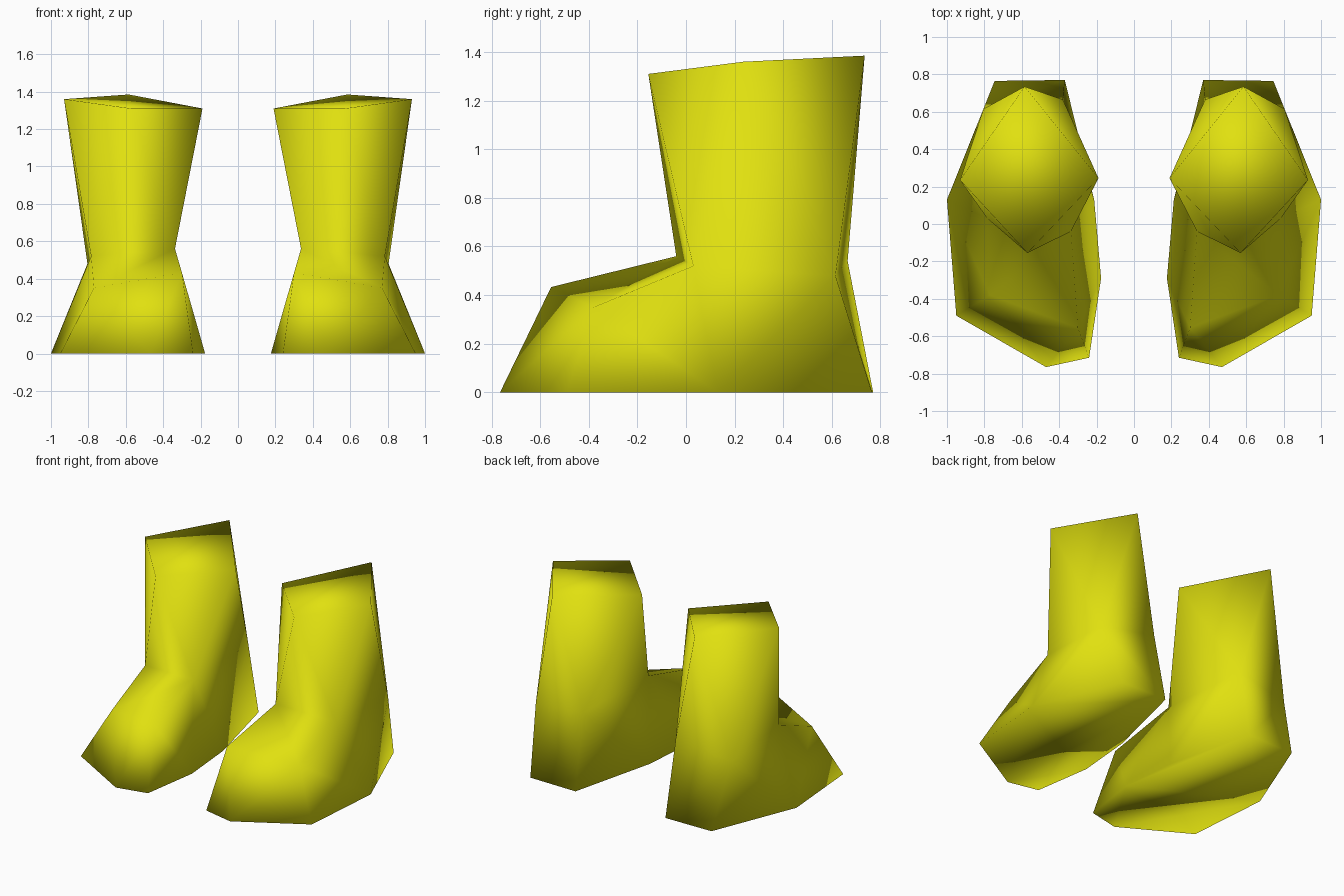
import bpy, bmesh

if "Cube" in bpy.data.objects:
    bpy.data.objects.remove(bpy.data.objects["Cube"])

yellow = bpy.data.materials.new("boot_yellow")
yellow.diffuse_color = (0.75, 0.75, 0.005, 1)
yellow.use_nodes = True
yellow.node_tree.nodes["Principled BSDF"].inputs["Base Color"].default_value = yellow.diffuse_color

# Key points of one boot
POINTS = {
    # sole outline, from the outer side round the toe to the heel
    "A": (-1.00, 0.13, 0), "B": (-0.95, -0.49, 0), "C": (-0.47, -0.765, 0),
    "D": (-0.24, -0.715, 0), "E": (-0.176, -0.29, 0), "F": (-0.213, 0.13, 0),
    "G": (-0.37, 0.77, 0), "H": (-0.745, 0.765, 0),
    # top of the toe: outer, inner
    "p": (-0.77, -0.38, 0.35), "q": (-0.30, -0.555, 0.433),
    # ankle: front outer, front inner, back inner, back outer
    "r": (-0.785, 0.03, 0.52), "s": (-0.337, -0.04, 0.56),
    "t": (-0.38, 0.665, 0.54), "u": (-0.805, 0.615, 0.48),
    # shaft top: front, inner, back, outer
    "W": (-0.57, -0.155, 1.31), "X": (-0.19, 0.245, 1.31),
    "Y": (-0.585, 0.735, 1.385), "Z": (-0.93, 0.235, 1.36),
}

FACES = (
    "HGFEDCBA "                              # sole
    "BCp Cqp CDq DEq Esq EFs Fts FGt "       # toe front and inner side
    "GHut HAu Aru Apr ABp "                  # heel and outer side
    "pqs psr "                               # instep
    "rsW sXW stX tYX tuY uZY urZ rWZ "       # shaft
    "WXY WYZ"                                # top
).split()


def boot(name, side):
    bm = bmesh.new()
    v = {k: bm.verts.new((-side * x, y, z)) for k, (x, y, z) in POINTS.items()}
    for f in FACES:
        face = bm.faces.new([v[k] for k in f])
        face.smooth = True
    bmesh.ops.recalc_face_normals(bm, faces=bm.faces)
    mesh = bpy.data.meshes.new(name)
    bm.to_mesh(mesh)
    bm.free()
    mesh.materials.append(yellow)
    bpy.context.collection.objects.link(bpy.data.objects.new(name, mesh))


boot("left_boot", -1)
boot("right_boot", 1)
